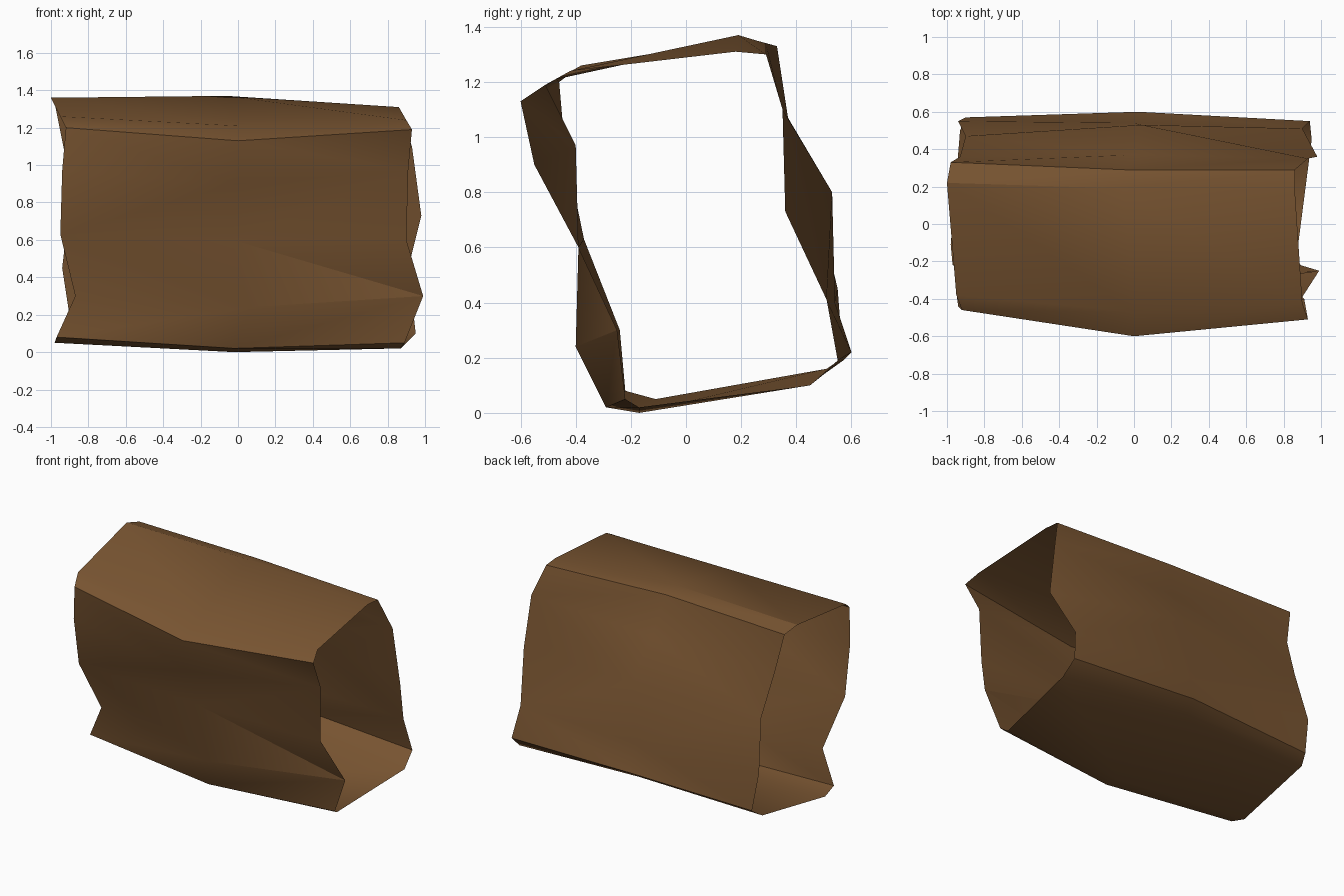
import bpy
import bmesh
import math
from mathutils import Vector

# Remove the default cube if the scene has one
default_cube = bpy.data.objects.get("Cube")
if default_cube:
    bpy.data.objects.remove(default_cube, do_unlink=True)


def make_material(name, colour):
    """One flat colour, shown both in the viewport and in a render."""
    material = bpy.data.materials.new(name)
    material.use_nodes = True
    material.diffuse_color = colour
    shader = next(n for n in material.node_tree.nodes if n.type == "BSDF_PRINCIPLED")
    shader.inputs["Base Color"].default_value = colour
    shader.inputs["Roughness"].default_value = 0.9
    return material


def add_ring(bm, profile):
    """Turn one cross-section, given in hundredths of a unit, into vertices."""
    return [bm.verts.new(Vector(point) / 100) for point in profile]


def bridge_rings(bm, inner, outer, start):
    """Join two cross-sections with triangles whose diagonals alternate.

    The alternation shifts by one step along the underside and back."""
    count = len(inner)
    for i in range(count):
        j = (i + 1) % count
        shift = 1 if 7 <= i <= 12 else 0
        if (i + shift + start) % 2 == 0:
            bm.faces.new((inner[i], inner[j], outer[j]))
            bm.faces.new((inner[i], outer[j], outer[i]))
        else:
            bm.faces.new((inner[i], inner[j], outer[i]))
            bm.faces.new((inner[j], outer[j], outer[i]))


# Cross-sections run from the top ridge, down the front,
# along the bottom and up the back
right_end = [
    (-100, 22, 136), (-95, -38, 126), (-92, -46, 120), (-94, -44, 97),
    (-95, -37, 63), (-87, -24, 30), (-97, -22, 8), (-98, -11, 5),
    (-93, 50, 14), (-90, 57, 19), (-94, 55, 45), (-90, 47, 79),
    (-93, 36, 108), (-98, 33, 133),
]
middle = [
    (-6, 19, 137), (0, -47, 121), (0, -60, 113), (-1, -55, 90),
    (-3, -39, 60), (6, -40, 24), (-2, -29, 2), (-2, -17, 0),
    (0, 51, 16), (2, 60, 22), (0, 54, 40), (4, 53, 80),
    (0, 37, 107), (-5, 29, 134),
]
left_end = [
    (86, 18, 131), (90, -42, 124), (93, -51, 119), (91, -40, 97),
    (90, -39, 60), (99, -25, 30), (89, -22, 5), (87, -17, 2),
    (95, 45, 10), (94, 55, 19), (90, 51, 41), (98, 36, 73),
    (93, 35, 110), (86, 29, 130),
]

# Open, crumpled shell: both ends are bridged to the middle cross-section
bm = bmesh.new()
middle_ring = add_ring(bm, middle)
bridge_rings(bm, middle_ring, add_ring(bm, left_end), start=0)
bridge_rings(bm, middle_ring, add_ring(bm, right_end), start=1)
bmesh.ops.recalc_face_normals(bm, faces=bm.faces)

# Make sure the outside of the shell faces outward
centre = Vector((0, 0, 0.68))
outward = sum(
    face.normal.dot(face.calc_center_median() - centre) * face.calc_area()
    for face in bm.faces
)
if outward < 0:
    bmesh.ops.reverse_faces(bm, faces=bm.faces)

mesh = bpy.data.meshes.new("hollow_shell")
bm.to_mesh(mesh)
bm.free()
mesh.materials.append(make_material("bark_brown", (0.19, 0.09, 0.031, 1)))

shell = bpy.data.objects.new("hollow_shell", mesh)
bpy.context.collection.objects.link(shell)

# Soft shading across gentle bends, crisp creases elsewhere
bpy.ops.object.select_all(action="DESELECT")
shell.select_set(True)
bpy.context.view_layer.objects.active = shell
bpy.ops.object.shade_smooth_by_angle(angle=math.radians(30))
